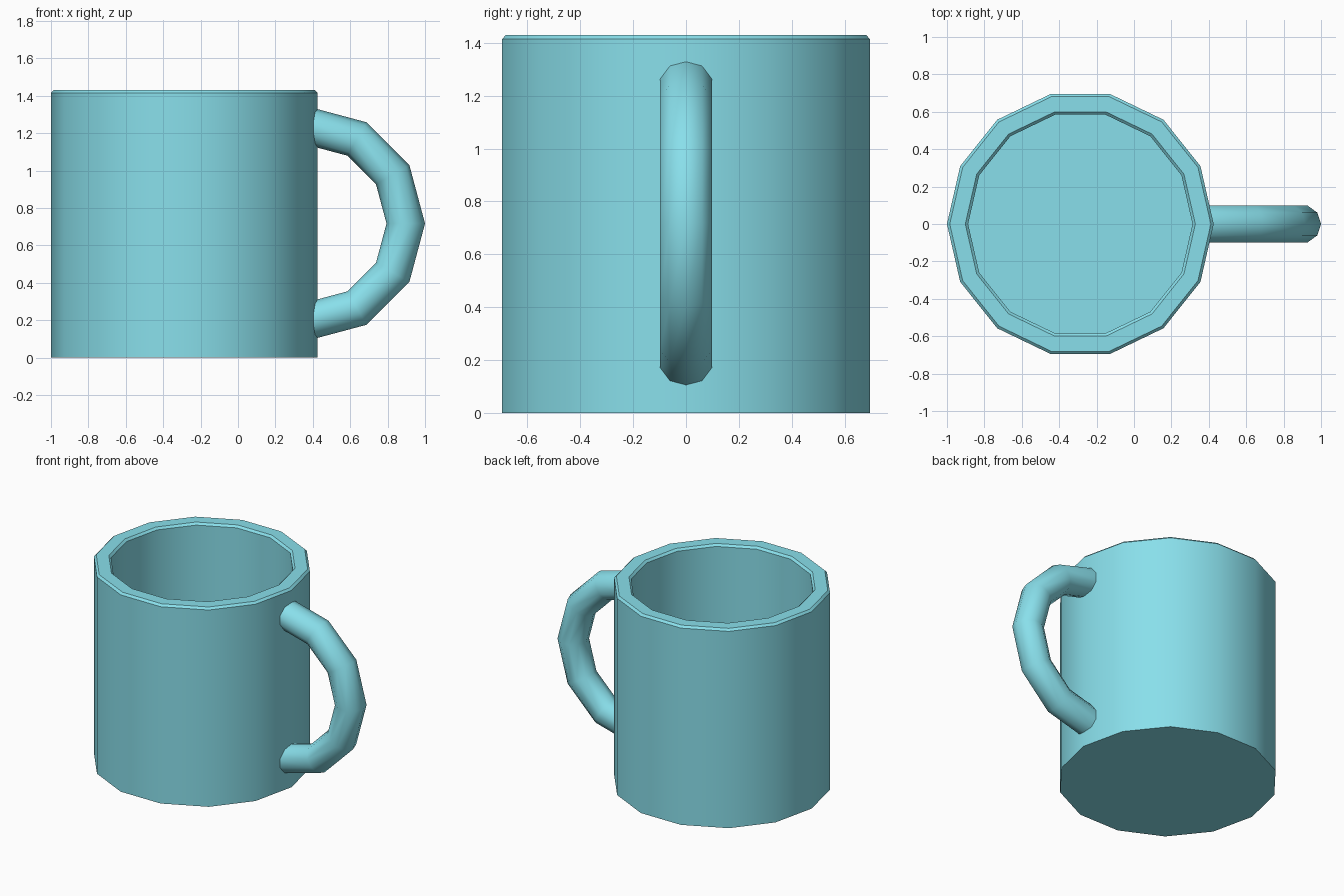
import bpy, bmesh
from math import sin, cos, pi, radians
from mathutils import Vector

if "Cube" in bpy.data.objects:
    bpy.data.objects.remove(bpy.data.objects["Cube"])

mat = bpy.data.materials.new("cyan_glaze")
mat.diffuse_color = (0.25, 0.74, 0.83, 1)
mat.use_nodes = True
mat.node_tree.nodes["Principled BSDF"].inputs["Base Color"].default_value = mat.diffuse_color
CUP_X = -0.287


def loft(name, rings, angle):
    """Skin a list of closed rings, cap both ends, shade smooth by angle."""
    bm = bmesh.new()
    loops = [[bm.verts.new(p) for p in ring] for ring in rings]
    n = len(loops[0])
    for a, b in zip(loops, loops[1:]):
        for i in range(n):
            j = (i + 1) % n
            bm.faces.new((a[i], a[j], b[j], b[i]))
    bm.faces.new(loops[0])
    bm.faces.new(loops[-1])
    bmesh.ops.recalc_face_normals(bm, faces=bm.faces)
    mesh = bpy.data.meshes.new(name)
    bm.to_mesh(mesh)
    bm.free()
    mesh.materials.append(mat)
    obj = bpy.data.objects.new(name, mesh)
    bpy.context.collection.objects.link(obj)
    bpy.ops.object.select_all(action='DESELECT')
    obj.select_set(True)
    bpy.context.view_layer.objects.active = obj
    bpy.ops.object.shade_smooth_by_angle(angle=radians(angle))
    return obj


# Cup: 14-sided wall with chamfered rim and hollow inside (radius, height)
profile = [(0.713, 0), (0.713, 1.415), (0.698, 1.43),
           (0.615, 1.43), (0.60, 1.415), (0.60, 0.10)]
cup_rings = [[Vector((CUP_X + r * cos(2 * pi * i / 14), r * sin(2 * pi * i / 14), z))
              for i in range(14)] for r, z in profile]
loft("cup_body", cup_rings, 30)

# Handle: half a torus, 30 degree steps, 10-sided section, ends inside the wall
MAJOR, MINOR = 0.522, 0.103
handle_rings = []
for k in range(-3, 4):
    t = k * pi / 6
    ring = []
    for i in range(10):
        a = 2 * pi * i / 10
        d = MAJOR + MINOR * cos(a)
        ring.append(Vector((0.375 + d * cos(t), MINOR * sin(a), 0.717 + d * sin(t))))
    handle_rings.append(ring)
loft("handle", handle_rings, 40)
